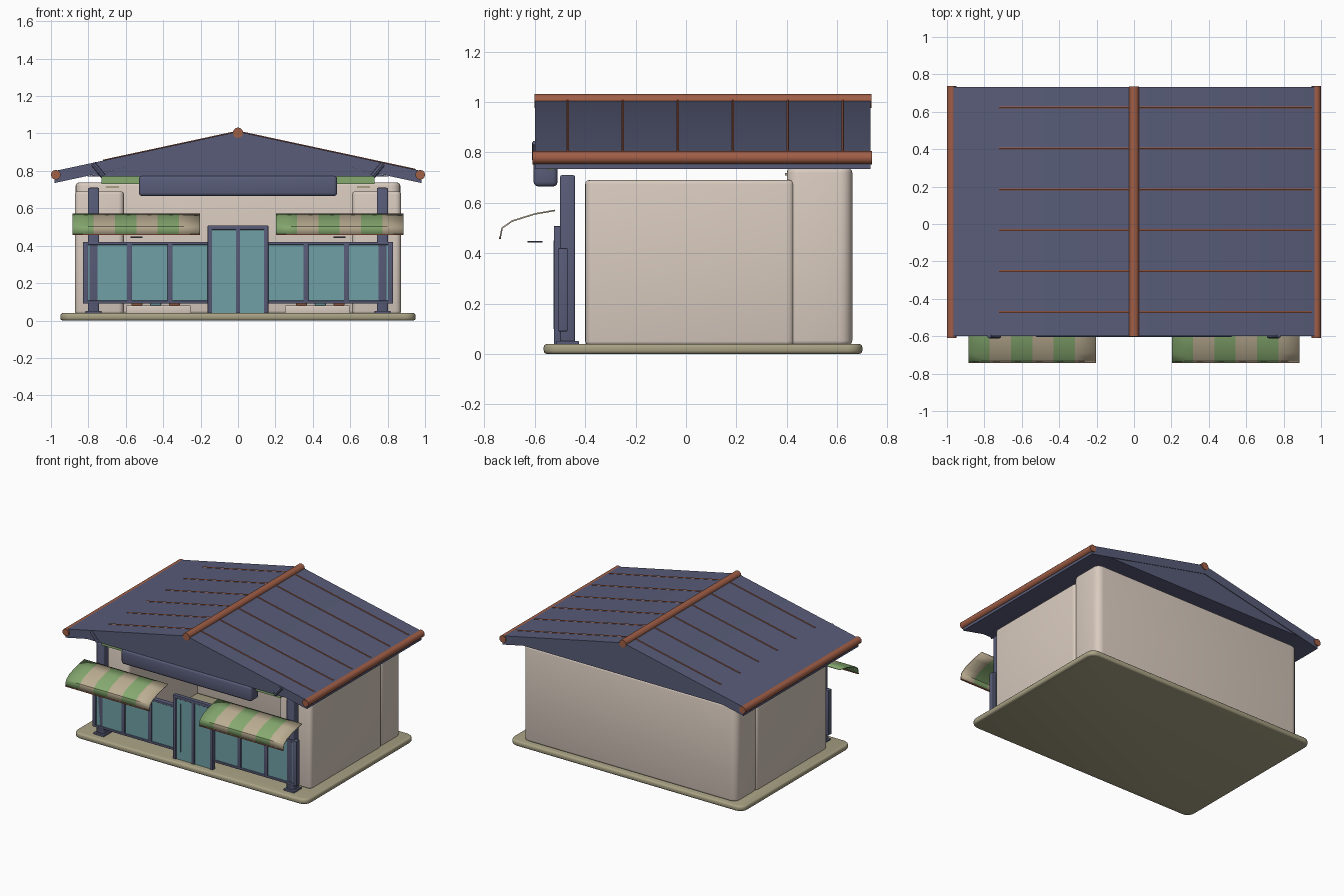
import bpy, bmesh, math
from mathutils import Vector

cube = bpy.data.objects.get("Cube")
if cube:
    bpy.data.objects.remove(cube, do_unlink=True)


def material(name, *srgb):
    m = bpy.data.materials.new(name)
    col = [((c / 255 + 0.055) / 1.055) ** 2.4 for c in srgb] + [1]
    m.diffuse_color = col
    m.use_nodes = True
    m.node_tree.nodes["Principled BSDF"].inputs["Base Color"].default_value = col
    return m


NAVY = material("slate blue", 88, 92, 120)
WALL = material("warm plaster", 217, 203, 191)
TEAL = material("teal glass", 112, 160, 165)
BROWN = material("terracotta", 160, 94, 70)
GREEN = material("leaf green", 134, 170, 112)
CREAM = material("awning cream", 188, 174, 147)
STONE = material("stone base", 168, 161, 132)
DARK = material("dark trim", 58, 58, 74)


def finish(name, bm, *mats):
    bmesh.ops.recalc_face_normals(bm, faces=bm.faces)
    me = bpy.data.meshes.new(name)
    bm.to_mesh(me)
    bm.free()
    for m in mats:
        me.materials.append(m)
    me.shade_smooth()
    me.set_sharp_from_angle(angle=math.radians(35))
    ob = bpy.data.objects.new(name, me)
    bpy.context.collection.objects.link(ob)
    return ob


def box(name, mat, x, y, z, bevel=0.0, corner=0.0):
    """Box from axis ranges; corner rounds upright edges, bevel rounds the rest."""
    bm = bmesh.new()
    bmesh.ops.create_cube(bm, size=1)
    for v in bm.verts:
        v.co = [r[0] if c < 0 else r[1] for c, r in zip(v.co, (x, y, z))]
    if corner:
        up = [e for e in bm.edges if abs(e.verts[0].co.z - e.verts[1].co.z) > 1e-4]
        bmesh.ops.bevel(bm, geom=up, offset=corner, segments=5, profile=0.5, affect='EDGES')
    if bevel:
        rim = [e for e in bm.edges if e.calc_face_angle(0) > 0.6]
        bmesh.ops.bevel(bm, geom=rim, offset=bevel, segments=3, profile=0.5, affect='EDGES')
    return finish(name, bm, mat)


def rod(name, mat, a, b, radius, sides=12):
    a, b = Vector(a), Vector(b)
    bm = bmesh.new()
    bmesh.ops.create_cone(bm, cap_ends=True, segments=sides, radius1=radius,
                          radius2=radius, depth=(b - a).length)
    turn = (b - a).to_track_quat('Z', 'Y').to_matrix()
    for v in bm.verts:
        v.co = turn @ v.co + (a + b) / 2
    return finish(name, bm, mat)


def prism(name, mat, profile, y0, y1):
    """Extrude an x-z outline along y."""
    bm = bmesh.new()
    face = bm.faces.new([bm.verts.new((x, y0, z)) for x, z in profile])
    new = bmesh.ops.extrude_face_region(bm, geom=[face])["geom"]
    bmesh.ops.translate(bm, vec=(0, y1 - y0, 0),
                        verts=[v for v in new if isinstance(v, bmesh.types.BMVert)])
    return finish(name, bm, mat)


def span(s, a, b):
    return tuple(sorted((s * a, s * b)))


# Base and walls
box("base_slab", STONE, (-0.95, 0.95), (-0.565, 0.70), (0, 0.04), 0.014, 0.06)
box("back_wall", WALL, (-0.868, 0.868), (0.40, 0.66), (0.035, 0.738), 0.018, 0.05)

# Roof: folded slab and gable fill
RIDGE, SLOPE, EAVE, THICK = 1.01, 0.215, 0.98, 0.064


def roof_z(x):
    return RIDGE - SLOPE * abs(x)


prism("roof_slab", NAVY, [(-EAVE, roof_z(EAVE)), (0, RIDGE), (EAVE, roof_z(EAVE)),
                          (EAVE, roof_z(EAVE) - THICK), (0, RIDGE - THICK),
                          (-EAVE, roof_z(EAVE) - THICK)], -0.6, 0.732)
prism("gable_fill", NAVY, [(-0.81, 0.77), (0, RIDGE - THICK + 0.005), (0.81, 0.77)],
      -0.596, 0.728)
rod("ridge_cap", BROWN, (0, -0.602, 1.004), (0, 0.736, 1.004), 0.028)

# Sign beam under the front gable
box("sign_beam", NAVY, (-0.53, 0.53), (-0.605, -0.51), (0.665, 0.775), 0.018)
box("green_lintel", GREEN, (-0.73, 0.73), (-0.55, -0.52), (0.73, 0.785))

# Double door
DOOR_Y = (-0.525, -0.495)
box("door_glass", TEAL, (-0.15, 0.15), (-0.518, -0.5), (0.04, 0.49))
for x in (-0.15, 0, 0.15):
    box("door_stile", NAVY, (x - 0.012, x + 0.012), DOOR_Y, (0.035, 0.505), 0.003)
box("door_head", NAVY, (-0.162, 0.162), DOOR_Y, (0.485, 0.508), 0.003)
box("door_pull", TEAL, (-0.105, -0.1), (-0.526, -0.517), (0.1, 0.45))

# Awning cross-section in y-z, from wall to hem
AWNING = [(-0.52, 0.57), (-0.60, 0.556), (-0.69, 0.528), (-0.73, 0.5), (-0.738, 0.46)]


def awning(x0, x1, stripes=6):
    bm = bmesh.new()
    w = (x1 - x0) / stripes
    rows = [[bm.verts.new((x0 + i * w, y, z)) for y, z in AWNING] for i in range(stripes + 1)]
    for i in range(stripes):
        for j in range(len(AWNING) - 1):
            f = bm.faces.new((rows[i][j], rows[i][j + 1], rows[i + 1][j + 1], rows[i + 1][j]))
            f.material_index = i % 2
    ob = finish("awning", bm, GREEN, CREAM)
    thick = ob.modifiers.new("thickness", 'SOLIDIFY')
    thick.thickness = 0.006
    thick.offset = 0
    box("awning_hem", BROWN, (x0, x1), (-0.742, -0.734), (0.456, 0.463))


# Mirrored parts
for s in (-1, 1):
    box("side_wall", WALL, span(s, 0.61, 0.872), (-0.4, 0.43), (0.035, 0.69), 0.015, 0.03)
    rod("eave_roll", BROWN, (s * 0.974, -0.61, 0.779), (s * 0.974, 0.738, 0.779), 0.026)
    box("post", NAVY, span(s, 0.742, 0.802), (-0.5, -0.44), (0.04, 0.71), 0.008)
    box("post_foot", NAVY, span(s, 0.73, 0.815), (-0.515, -0.425), (0.036, 0.052), 0.004)
    rod("gable_bracket", NAVY, (s * 0.775, -0.596, 0.838), (s * 0.72, -0.596, 0.772), 0.015, 8)
    box("wall_vent", STONE, span(s, 0.635, 0.705), (0.393, 0.405), (0.709, 0.718))
    box("awning_catch", DARK, span(s, 0.51, 0.575), (-0.63, -0.57), (0.442, 0.449))
    awning(*span(s, 0.203, 0.885))

    # Shopfront windows
    box("window_glass", TEAL, span(s, 0.15, 0.82), (-0.5, -0.478), (0.1, 0.41))
    for x in (0.363, 0.58, 0.815):
        box("window_mullion", NAVY, span(s, x - 0.014, x + 0.014), (-0.507, -0.47),
            (0.09, 0.42), 0.004)
    for z in (0.098, 0.412):
        box("window_rail", NAVY, span(s, 0.15, 0.828), (-0.507, -0.47),
            (z - 0.008, z + 0.008), 0.003)

    # Low display plinth with goods
    box("display_plinth", WALL, span(s, 0.25, 0.6), (-0.38, -0.2), (0.035, 0.08), 0.006)
    for x, mat in ((0.34, BROWN), (0.44, TEAL), (0.54, BROWN)):
        box("display_item", mat, span(s, x - 0.03, x + 0.03), (-0.33, -0.26), (0.079, 0.16), 0.008)

    # Roof battens, slightly proud of the tiles
    for i in range(6):
        y = -0.47 + i * 0.2185
        end = 0.95 if s > 0 else 0.72
        rod("roof_batten", BROWN, (0, y, RIDGE - 0.001), (s * end, y, roof_z(end) - 0.001),
            0.006, 6)
